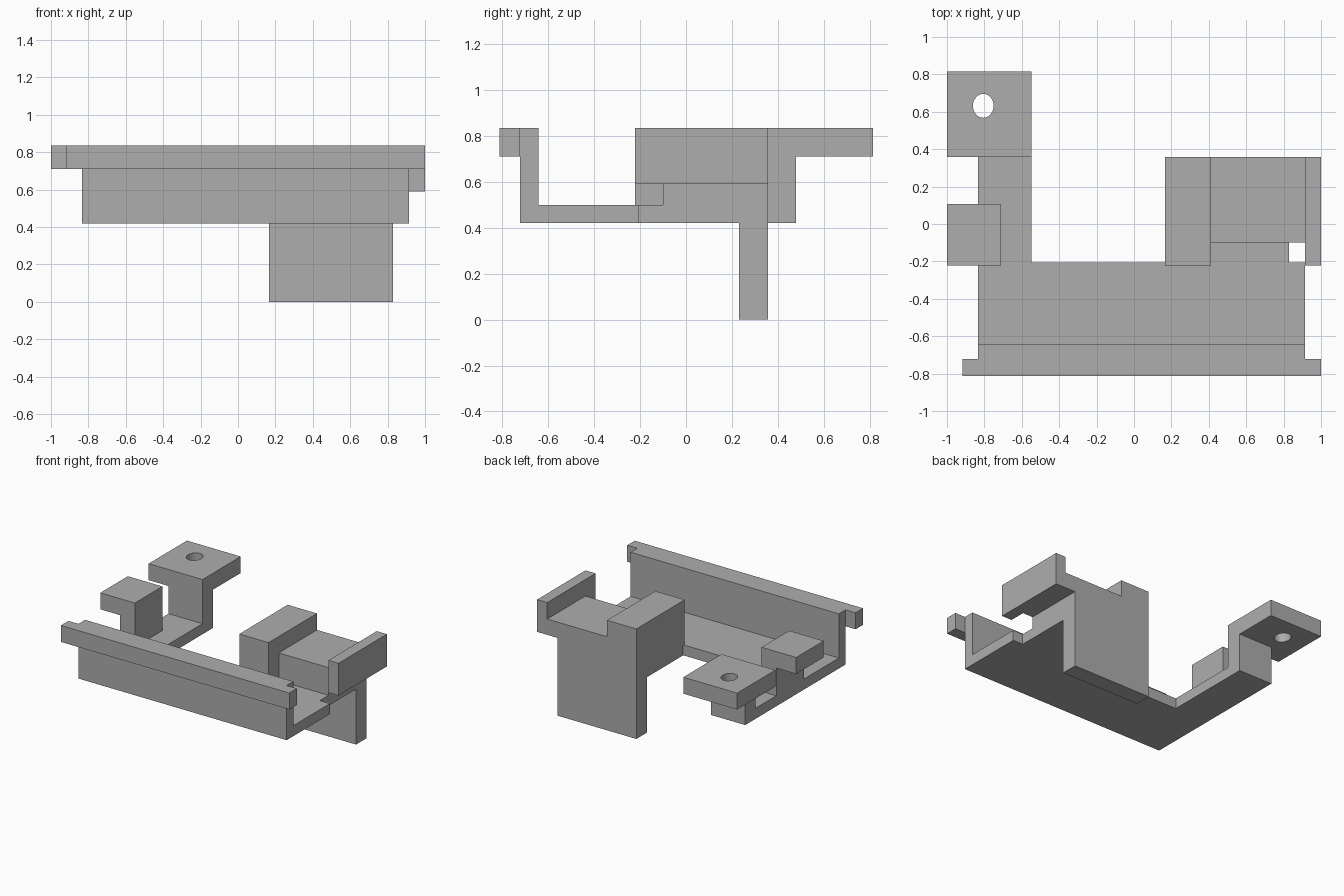
import bpy
import bmesh
from mathutils import Vector

cube = bpy.data.objects.get("Cube")
if cube:
    bpy.data.objects.remove(cube, do_unlink=True)

grey = bpy.data.materials.new("plain grey")
grey.use_nodes = True
colour = (0.42, 0.42, 0.42, 1.0)
grey.diffuse_color = colour
grey.node_tree.nodes["Principled BSDF"].inputs["Base Color"].default_value = colour


def extrude(name, axis, points, low, high):
    """Extrude a closed profile along x, y or z from low to high."""
    place = {"x": lambda a, b: (low, a, b),
             "y": lambda a, b: (a, low, b),
             "z": lambda a, b: (a, b, low)}[axis]
    bm = bmesh.new()
    face = bm.faces.new([bm.verts.new(place(a, b)) for a, b in points])
    grown = bmesh.ops.extrude_face_region(bm, geom=[face], use_keep_orig=True)
    step = Vector([high - low if axis == k else 0 for k in "xyz"])
    bmesh.ops.translate(bm, vec=step, verts=[
        g for g in grown["geom"] if isinstance(g, bmesh.types.BMVert)])
    bmesh.ops.recalc_face_normals(bm, faces=bm.faces[:])
    mesh = bpy.data.meshes.new(name)
    bm.to_mesh(mesh)
    bm.free()
    mesh.materials.append(grey)
    obj = bpy.data.objects.new(name, mesh)
    bpy.context.scene.collection.objects.link(obj)
    return obj


def box(name, x, y, z):
    corners = [(x[0], y[0]), (x[1], y[0]), (x[1], y[1]), (x[0], y[1])]
    return extrude(name, "z", corners, *z)


# Shared levels and edges
floor, plate_top, ledge, step_z, top = 0.42, 0.50, 0.59, 0.71, 0.835
right, left = -0.833, 0.915
back = 0.357

# L-shaped base plate
extrude("base_plate", "z",
        [(right, -0.723), (left, -0.723), (left, -0.205), (-0.548, -0.205),
         (-0.548, 0.48), (right, 0.48)], floor, plate_top)

# Front wall with its wider lip
box("front_wall", (right, left), (-0.723, -0.643), (plate_top, top))
box("front_lip", (-0.918, 1.0), (-0.813, -0.723), (step_z, top))

# Rear mount: post and tab with a screw hole
box("mount_post", (right, -0.548), (back, 0.48), (plate_top, step_z))
tab = box("mount_tab", (-1.0, -0.548), (back, 0.815), (step_z, top))
bpy.ops.mesh.primitive_cylinder_add(vertices=32, radius=1, depth=1,
                                    location=(-0.806, 0.632, 0.77))
cutter = bpy.context.object
cutter.name = "hole_cutter"
cutter.scale = (0.055, 0.064, 1)
cutter.hide_render = True
cut = tab.modifiers.new("screw_hole", "BOOLEAN")
cut.operation = "DIFFERENCE"
cut.solver = "EXACT"
cut.object = cutter
bpy.context.view_layer.objects.active = tab
bpy.ops.object.modifier_apply(modifier=cut.name)
bpy.data.objects.remove(cutter, do_unlink=True)

# Hooked side clip
extrude("side_clip", "y",
        [(right, plate_top), (-0.71, plate_top), (-0.71, top), (-1.0, top),
         (-1.0, step_z), (right, step_z)], -0.223, 0.107)

# Support block with the hanging leg
extrude("support_leg", "x",
        [(-0.205, floor), (0.23, floor), (0.23, 0), (back, 0), (back, ledge),
         (-0.1, ledge), (-0.1, plate_top), (-0.205, plate_top)], 0.167, 0.83)

# Raised guide block
extrude("guide_block", "x",
        [(-0.223, plate_top), (-0.1, plate_top), (-0.1, ledge), (back, ledge),
         (back, top), (-0.223, top)], 0.167, 0.413)

# Shelf and the side wall that runs past its front
extrude("shelf", "y",
        [(0.413, ledge), (left, ledge), (left, step_z), (0.413, step_z)],
        -0.1, back)
box("side_wall", (left, 1.0), (-0.223, back), (ledge, top))
